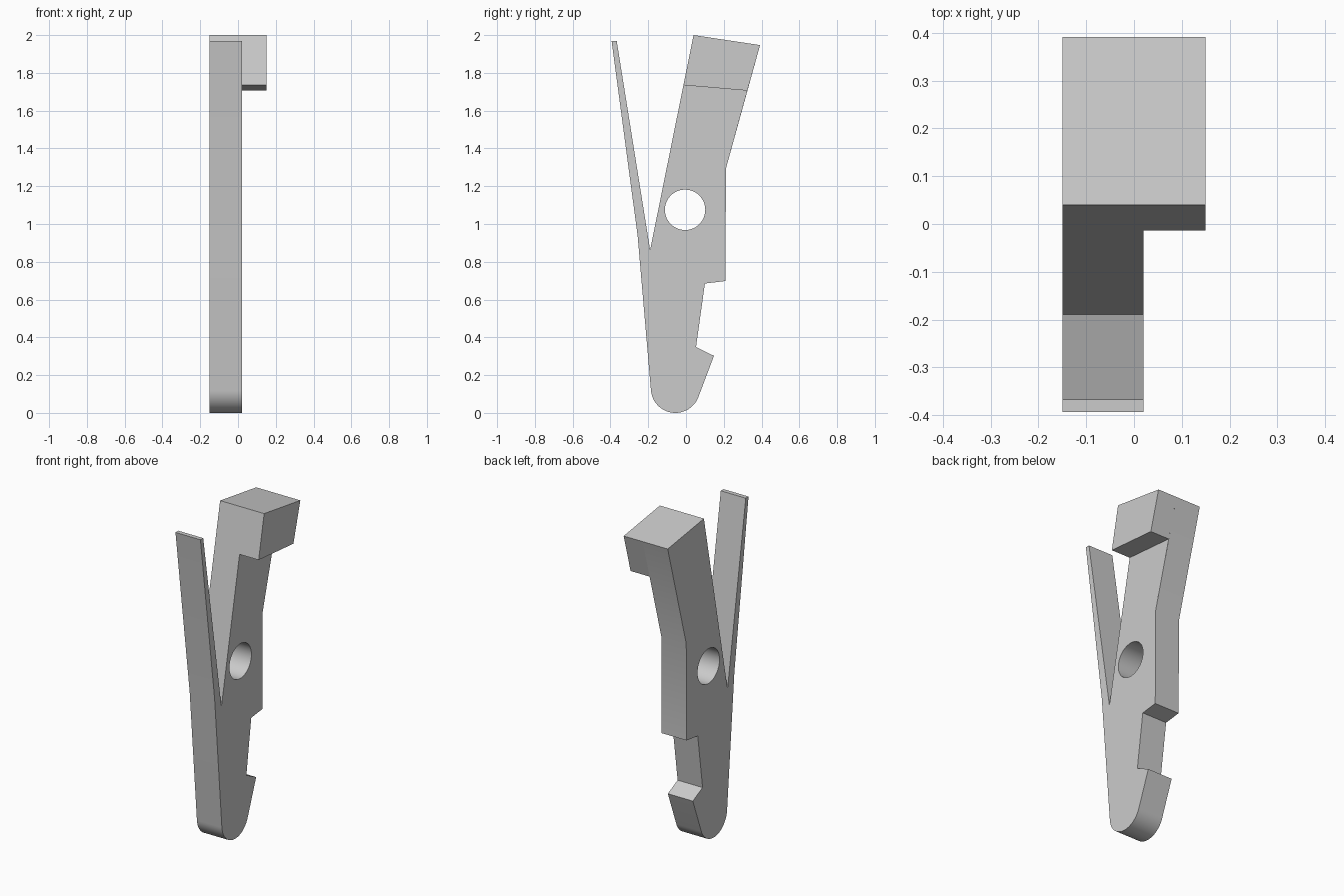
import bpy, bmesh
from math import radians, cos, sin
from mathutils import Matrix

cube = bpy.data.objects.get("Cube")
if cube:
    bpy.data.objects.remove(cube, do_unlink=True)

grey = bpy.data.materials.new("plain grey")
grey.use_nodes = True
colour = (0.6, 0.6, 0.6, 1)
grey.diffuse_color = colour
grey.node_tree.nodes["Principled BSDF"].inputs["Base Color"].default_value = colour

LEFT, BODY, RIGHT = -0.15, 0.02, 0.15


def make_object(name, bm):
    mesh = bpy.data.meshes.new(name)
    bmesh.ops.recalc_face_normals(bm, faces=bm.faces[:])
    bm.to_mesh(mesh)
    bm.free()
    mesh.materials.append(grey)
    obj = bpy.data.objects.new(name, mesh)
    bpy.context.collection.objects.link(obj)
    return obj


# Side outline as (y, z): the head first, then down the back edge
head = [(-0.0136, 1.735), (0.04, 2.0), (0.392, 1.947), (0.325, 1.706)]
back = [(0.212, 1.296), (0.208, 0.698), (0.10, 0.685), (0.053, 0.349), (0.148, 0.302)]
steps = 24
angles = [radians(-20 - 155 * i / steps) for i in range(steps + 1)]
foot = [(-0.056 + 0.13 * cos(a), 0.13 + 0.13 * sin(a)) for a in angles]
spring = [(-0.256, 0.937), (-0.394, 1.97), (-0.367, 1.97), (-0.19, 0.862)]
outline = head + back + foot + spring

# Lever: flat plate with a springy arm
bm = bmesh.new()
plate = bm.faces.new([bm.verts.new((LEFT, y, z)) for y, z in outline])
ext = bmesh.ops.extrude_face_region(bm, geom=[plate], use_keep_orig=True)
top_verts = [g for g in ext["geom"] if isinstance(g, bmesh.types.BMVert)]
bmesh.ops.translate(bm, verts=top_verts, vec=(BODY - LEFT, 0, 0))

# Head: split off the top of the side face and pull it out sideways
side = next(g for g in ext["geom"] if isinstance(g, bmesh.types.BMFace))


def corner(p):
    return min(side.verts, key=lambda v: abs(v.co.y - p[0]) + abs(v.co.z - p[1]))


bmesh.ops.connect_verts(bm, verts=[corner(head[0]), corner(head[3])])
head_face = max((f for f in bm.faces if all(abs(v.co.x - BODY) < 1e-5 for v in f.verts)),
                key=lambda f: f.calc_center_median().z)
ext = bmesh.ops.extrude_face_region(bm, geom=[head_face])
bmesh.ops.translate(bm, verts=[g for g in ext["geom"] if isinstance(g, bmesh.types.BMVert)],
                    vec=(RIGHT - BODY, 0, 0))
# Merge the flush strips of head and plate
bmesh.ops.dissolve_limit(bm, angle_limit=radians(0.3), verts=bm.verts[:], edges=bm.edges[:])
lever = make_object("lever", bm)

# Round pivot hole
bm = bmesh.new()
bmesh.ops.create_cone(bm, cap_ends=True, segments=48, radius1=0.107, radius2=0.107, depth=1,
                      matrix=Matrix.Translation((0, -0.005, 1.075)) @ Matrix.Rotation(radians(90), 4, "Y"))
cutter = make_object("hole_cutter", bm)
cutter.hide_render = True
cut = lever.modifiers.new("pivot hole", "BOOLEAN")
cut.operation = "DIFFERENCE"
cut.solver = "EXACT"
cut.object = cutter

bpy.ops.object.select_all(action="DESELECT")
lever.select_set(True)
bpy.context.view_layer.objects.active = lever
bpy.ops.object.modifier_apply(modifier=cut.name)
bpy.data.objects.remove(cutter, do_unlink=True)
bpy.ops.object.shade_smooth_by_angle(angle=radians(20))
